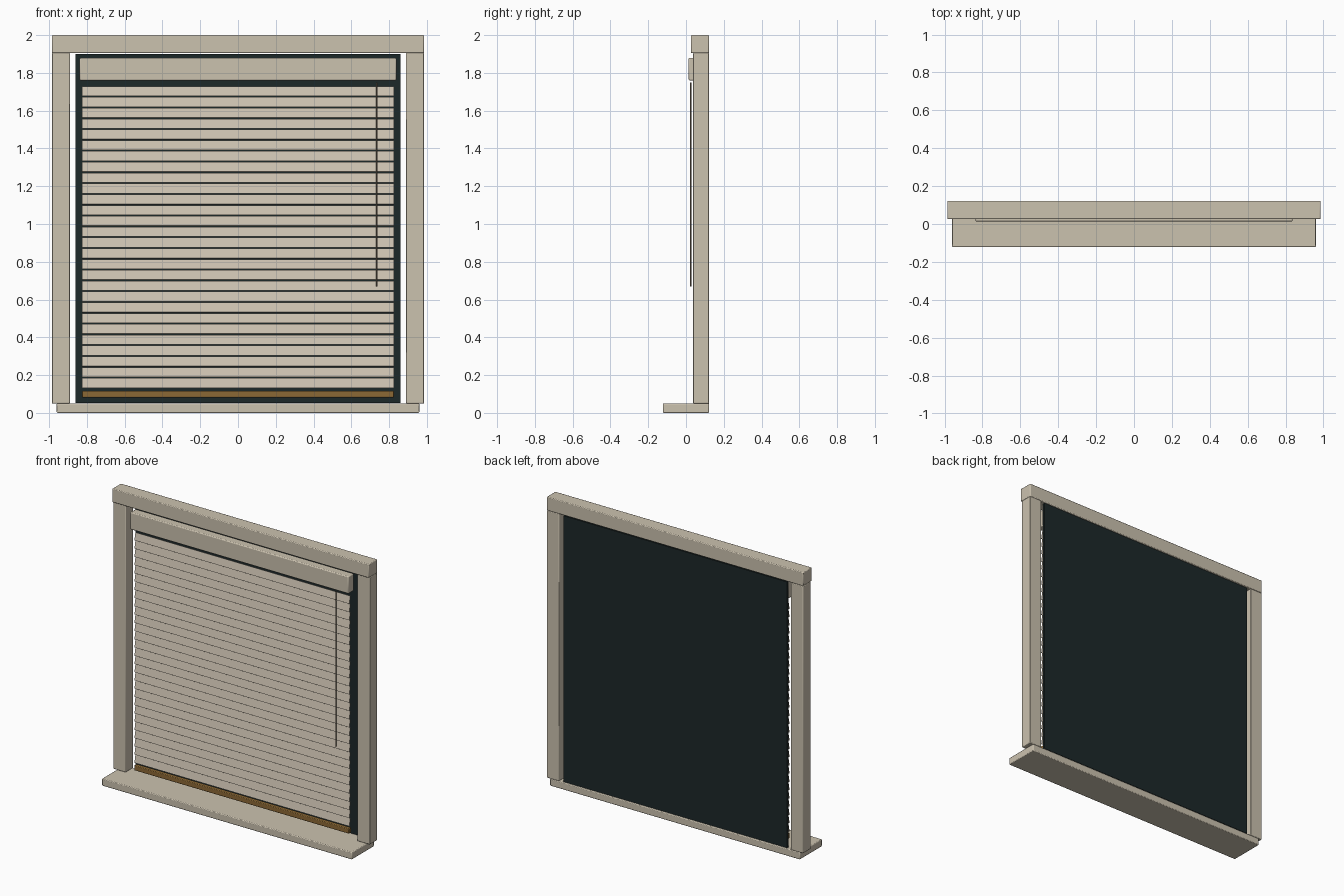
import bpy
import math

if "Cube" in bpy.data.objects:
    bpy.data.objects.remove(bpy.data.objects["Cube"])


def material(name, rgb):
    m = bpy.data.materials.new(name)
    m.use_nodes = True
    m.diffuse_color = (*rgb, 1)
    m.node_tree.nodes["Principled BSDF"].inputs["Base Color"].default_value = (*rgb, 1)
    return m


cream = material("cream paint", (0.60, 0.54, 0.43))
slat_cream = material("warm slat cream", (0.62, 0.55, 0.45))
dark = material("dark glass", (0.012, 0.021, 0.022))
wood = material("golden brown wood", (0.26, 0.14, 0.035))
taupe = material("taupe cord", (0.22, 0.18, 0.13))


def box(name, x, y, z, mat, bevel=0.0, tilt=0.0):
    """Box from (min, max) ranges, with optional bevel and tilt about x."""
    bpy.ops.mesh.primitive_cube_add(size=1)
    ob = bpy.context.object
    ob.name = name
    ob.location = [sum(r) / 2 for r in (x, y, z)]
    ob.scale = [r[1] - r[0] for r in (x, y, z)]
    bpy.ops.object.transform_apply(location=False, rotation=False, scale=True)
    ob.rotation_euler.x = tilt
    ob.data.materials.append(mat)
    if bevel:
        mod = ob.modifiers.new("soft edges", 'BEVEL')
        mod.width = bevel
        mod.segments = 2
        bpy.ops.object.shade_smooth_by_angle()
    return ob


# Window frame
box("head_trim", (-0.985, 0.985), (0.026, 0.122), (1.905, 2.0), cream, 0.005)
for side, s in (("left", 1), ("right", -1)):
    box(side + "_jamb", sorted((s * 0.89, s * 0.985)), (0.038, 0.122),
        (0.05, 1.905), cream, 0.004)
box("sill", (-0.96, 0.96), (-0.122, 0.122), (0.0, 0.05), cream, 0.005)

# Dark pane behind the blind
box("glass_pane", (-0.86, 0.86), (0.105, 0.118), (0.053, 1.9), dark)

# Blind: valance, slats and bottom rail
box("valance", (-0.838, 0.838), (0.014, 0.075), (1.76, 1.88), cream, 0.006)
slat_count, pitch, first = 28, 0.0572, 0.158
for i in range(slat_count):
    z = first + i * pitch
    box(f"slat_{i + 1}", (-0.825, 0.825), (0.0475, 0.0525),
        (z - 0.026, z + 0.026), slat_cream, tilt=math.radians(-12))
box("bottom_rail", (-0.825, 0.825), (0.038, 0.066), (0.082, 0.117), wood, 0.004)

# Hanging tilt wand
bpy.ops.mesh.primitive_cylinder_add(vertices=8, radius=0.004, depth=1.08,
                                    location=(0.735, 0.024, 1.21))
wand = bpy.context.object
wand.name = "tilt_wand"
wand.data.materials.append(taupe)
bpy.ops.object.shade_smooth_by_angle()
